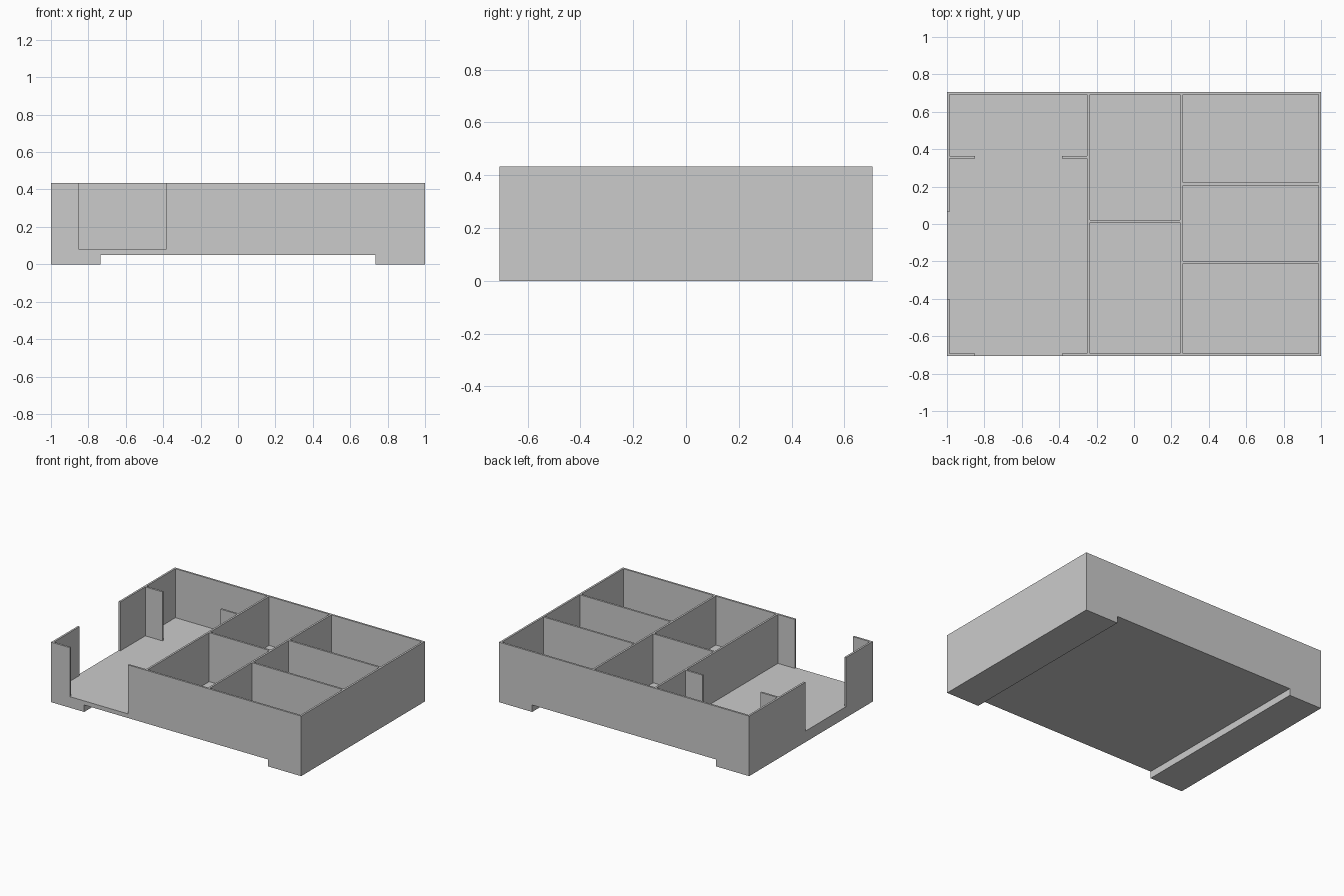
import bpy, bmesh
from mathutils import Vector

if "Cube" in bpy.data.objects:
    bpy.data.objects.remove(bpy.data.objects["Cube"])

HX, HY, TOP, FLOOR = 1.0, 0.707, 0.434, 0.08
T = 0.014          # wall thickness
H = T / 2
IX, IY = HX - T, HY - T


def add_prism(bm, points, direction):
    """Extrude a closed outline along a vector into a solid."""
    face = bm.faces.new([bm.verts.new(p) for p in points])
    moved = bmesh.ops.extrude_face_region(bm, geom=[face])["geom"]
    verts = [g for g in moved if isinstance(g, bmesh.types.BMVert)]
    bmesh.ops.translate(bm, verts=verts, vec=Vector(direction))


def make_object(name, bm):
    bmesh.ops.recalc_face_normals(bm, faces=bm.faces)
    mesh = bpy.data.meshes.new(name)
    bm.to_mesh(mesh)
    bm.free()
    obj = bpy.data.objects.new(name, mesh)
    bpy.context.collection.objects.link(obj)
    return obj


# Solid tray body: front profile with two full-depth feet
FOOT, GAP = 0.735, 0.05
profile = [(-HX, 0), (-FOOT, 0), (-FOOT, GAP), (FOOT, GAP), (FOOT, 0),
           (HX, 0), (HX, TOP), (-HX, TOP)]
bm = bmesh.new()
add_prism(bm, [(x, -HY, z) for x, z in profile], (0, 2 * HY, 0))
tray = make_object("compartment_tray", bm)

# Centre lines of the dividing walls
WALL_A, WALL_B = -0.243, 0.254
MID_Y = 0.015
RIGHT_YS = (0.214, -0.205)
STUB_Y = 0.356
DOOR = (-0.85, -0.385)
SIDE = (-0.40, 0.065)

# Left hall, outlined with its front opening, side opening and inner doorway
XR = WALL_A - H
d0, d1 = DOOR
s0, s1 = STUB_Y - H, STUB_Y + H
hall = [(d0, -0.8), (d1, -0.8), (d1, -IY), (XR, -IY), (XR, s0), (d1, s0),
        (d1, s1), (XR, s1), (XR, IY), (-IX, IY), (-IX, s1), (d0, s1),
        (d0, s0), (-IX, s0), (-IX, SIDE[1]), (-1.1, SIDE[1]),
        (-1.1, SIDE[0]), (-IX, SIDE[0]), (-IX, -IY), (d0, -IY)]

# Closed rooms: x range, y range
mid_x = (WALL_A + H, WALL_B - H)
right_x = (WALL_B + H, IX)
rooms = [
    (mid_x, (-IY, MID_Y - H)),
    (mid_x, (MID_Y + H, IY)),
    (right_x, (-IY, RIGHT_YS[1] - H)),
    (right_x, (RIGHT_YS[1] + H, RIGHT_YS[0] - H)),
    (right_x, (RIGHT_YS[0] + H, IY)),
]
outlines = [hall] + [[(x0, y0), (x1, y0), (x1, y1), (x0, y1)]
                     for (x0, x1), (y0, y1) in rooms]

# Hollow out all the rooms from above
bm = bmesh.new()
for outline in outlines:
    add_prism(bm, [(x, y, FLOOR) for x, y in outline], (0, 0, 0.5))
cutter = make_object("room_cutter", bm)
cutter.hide_render = True
cutter.hide_set(True)

cut = tray.modifiers.new("rooms", "BOOLEAN")
cut.operation = "DIFFERENCE"
cut.solver = "EXACT"
cut.object = cutter
